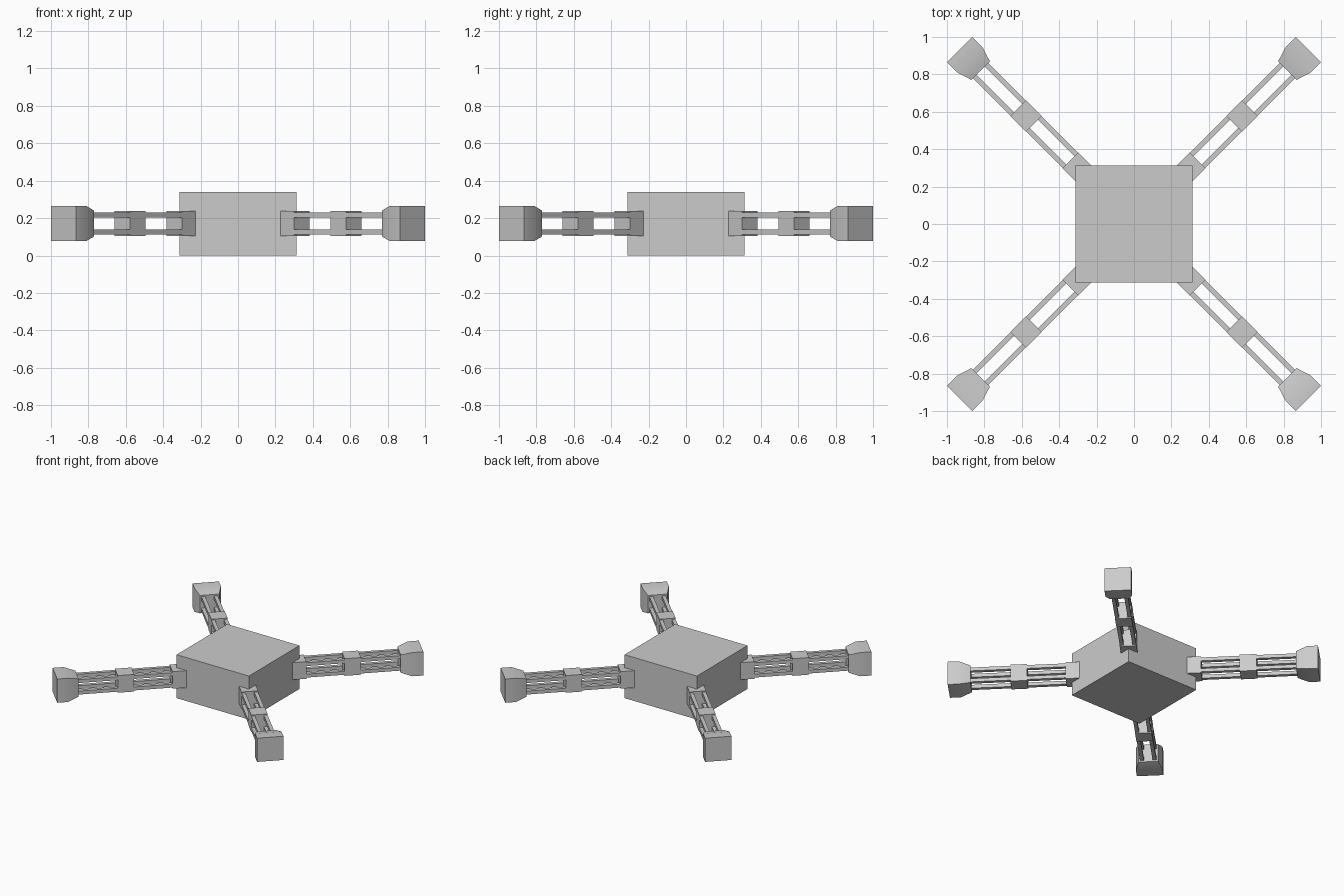
import bpy, bmesh, math
from mathutils import Matrix

if "Cube" in bpy.data.objects:
    bpy.data.objects.remove(bpy.data.objects["Cube"])

grey = bpy.data.materials.new("plain_grey")
grey.diffuse_color = (0.6, 0.6, 0.6, 1)
grey.use_nodes = True
grey.node_tree.nodes["Principled BSDF"].inputs["Base Color"].default_value = grey.diffuse_color
MID = 0.171  # height of the arm axis


def loft(name, sections, turn=0.0, smooth=False):
    """Box lofted along x; each section is (x, half_width, half_height, y, z)."""
    bm = bmesh.new()
    rings = [[bm.verts.new((x, y + sy * w, z + sz * h))
              for sy, sz in ((-1, -1), (1, -1), (1, 1), (-1, 1))]
             for x, w, h, y, z in sections]
    for a, b in zip(rings, rings[1:]):
        for i in range(4):
            j = (i + 1) % 4
            bm.faces.new((a[i], a[j], b[j], b[i]))
    bm.faces.new(rings[0])
    bm.faces.new(rings[-1])
    bmesh.ops.recalc_face_normals(bm, faces=bm.faces)
    bm.transform(Matrix.Rotation(turn, 4, 'Z'))
    mesh = bpy.data.meshes.new(name)
    bm.to_mesh(mesh)
    bm.free()
    mesh.materials.append(grey)
    obj = bpy.data.objects.new(name, mesh)
    bpy.context.collection.objects.link(obj)
    if smooth:
        bpy.ops.object.select_all(action='DESELECT')
        obj.select_set(True)
        bpy.context.view_layer.objects.active = obj
        bpy.ops.object.shade_smooth_by_angle(angle=math.radians(30))
    return obj


def box(name, x0, x1, w, h, y, z, turn=0.0):
    return loft(name, [(x0, w, h, y, z), (x1, w, h, y, z)], turn)


# Central body
box("body", -0.313, 0.313, 0.313, 0.17, 0, 0.17)

# Four diagonal arms
for k in range(4):
    t = math.radians(45 + 90 * k)
    box(f"hub_joint_{k}", 0.362, 0.482, 0.06, 0.067, 0, MID, t)
    box(f"middle_joint_{k}", 0.758, 0.876, 0.059, 0.067, 0, MID, t)
    # Bundle of four square rods
    for sy in (-1, 1):
        for sz in (-1, 1):
            box(f"rod_{k}", 0.42, 1.20, 0.0135, 0.0135,
                sy * 0.045, MID + sz * 0.045, t)
    # Tapered end block
    loft(f"end_block_{k}", [(1.16, 0.07, 0.07, 0, MID),
                            (1.24, 0.095, 0.093, 0, MID),
                            (1.319, 0.095, 0.093, 0, MID)], t, smooth=True)
